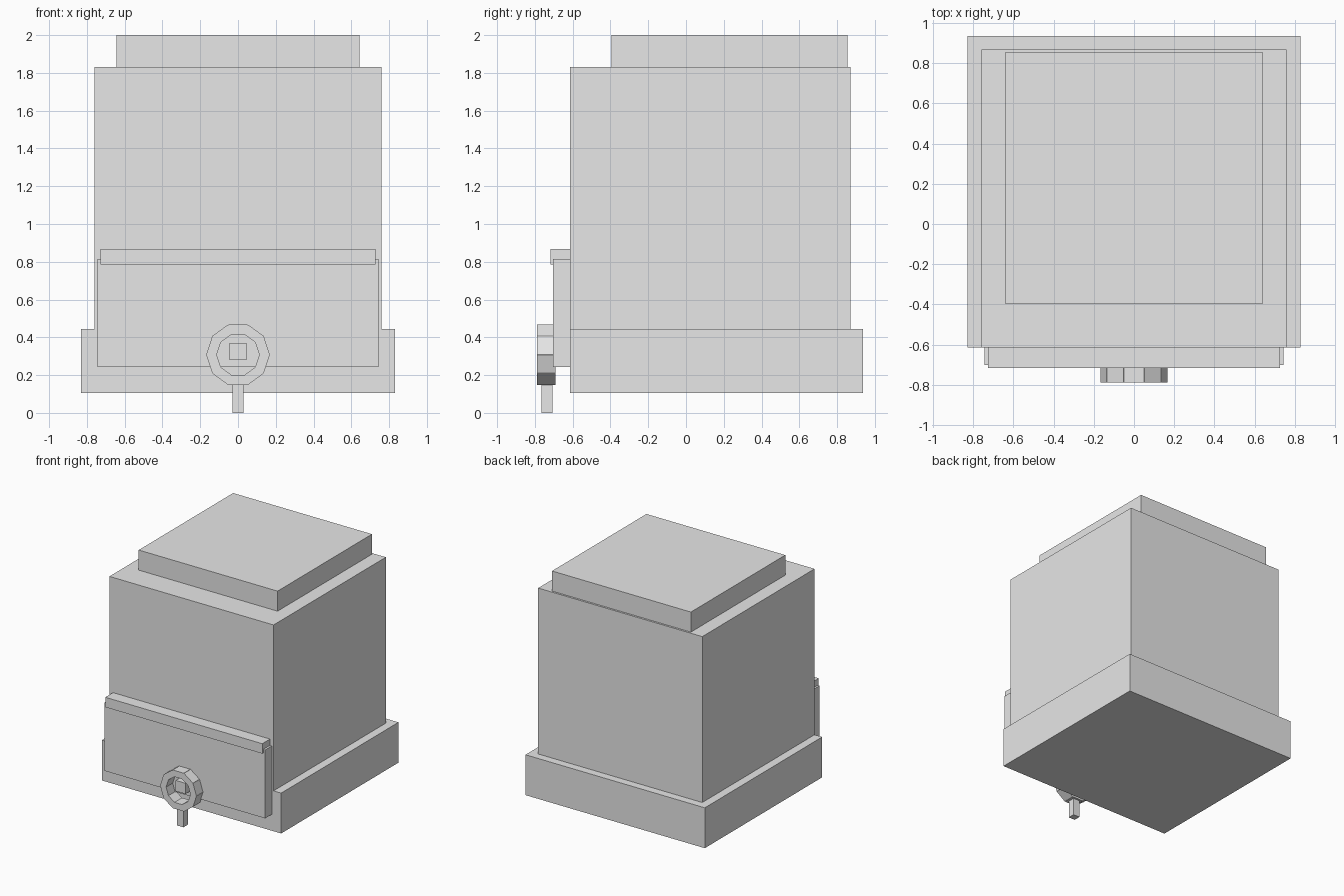
import bpy
import math
from mathutils import Matrix, Vector

cube = bpy.data.objects.get("Cube")
if cube:
    bpy.data.objects.remove(cube, do_unlink=True)

grey = bpy.data.materials.new("light grey")
grey.use_nodes = True
colour = (0.8, 0.8, 0.8, 1)
grey.diffuse_color = colour
grey.node_tree.nodes["Principled BSDF"].inputs["Base Color"].default_value = colour


def box(name, low, high):
    """Flat-sided box between two opposite corners."""
    low, high = Vector(low), Vector(high)
    bpy.ops.mesh.primitive_cube_add(size=1)
    ob = bpy.context.object
    ob.name = name
    ob.data.transform(Matrix.Translation((low + high) / 2) @ Matrix.Diagonal((high - low).to_4d()))
    ob.data.materials.append(grey)
    return ob


# Main housing
FRONT = -0.615
box("base", (-0.83, FRONT, 0.105), (0.83, 0.937, 0.443))
box("body", (-0.76, FRONT, 0.443), (0.76, 0.87, 1.832))
box("lid", (-0.643, -0.395, 1.832), (0.643, 0.854, 2.0))

# Front panel with its top rail
box("front_panel", (-0.744, -0.703, 0.242), (0.744, FRONT, 0.815))
box("panel_rail", (-0.727, -0.717, 0.785), (0.727, FRONT, 0.868))

# Tap: hub, spout and a ring of overlapping blocks
box("tap_hub", (-0.045, -0.76, 0.281), (0.045, -0.70, 0.371))
box("tap_spout", (-0.03, -0.765, 0), (0.03, -0.707, 0.17))
SEGMENTS = 10
for i in range(SEGMENTS):
    block = box(f"wheel_segment_{i + 1}", (-0.051, -0.79, 0.107), (0.051, -0.69, 0.16))
    block.location = (0, 0, 0.308)
    block.rotation_euler.y = i * math.tau / SEGMENTS
